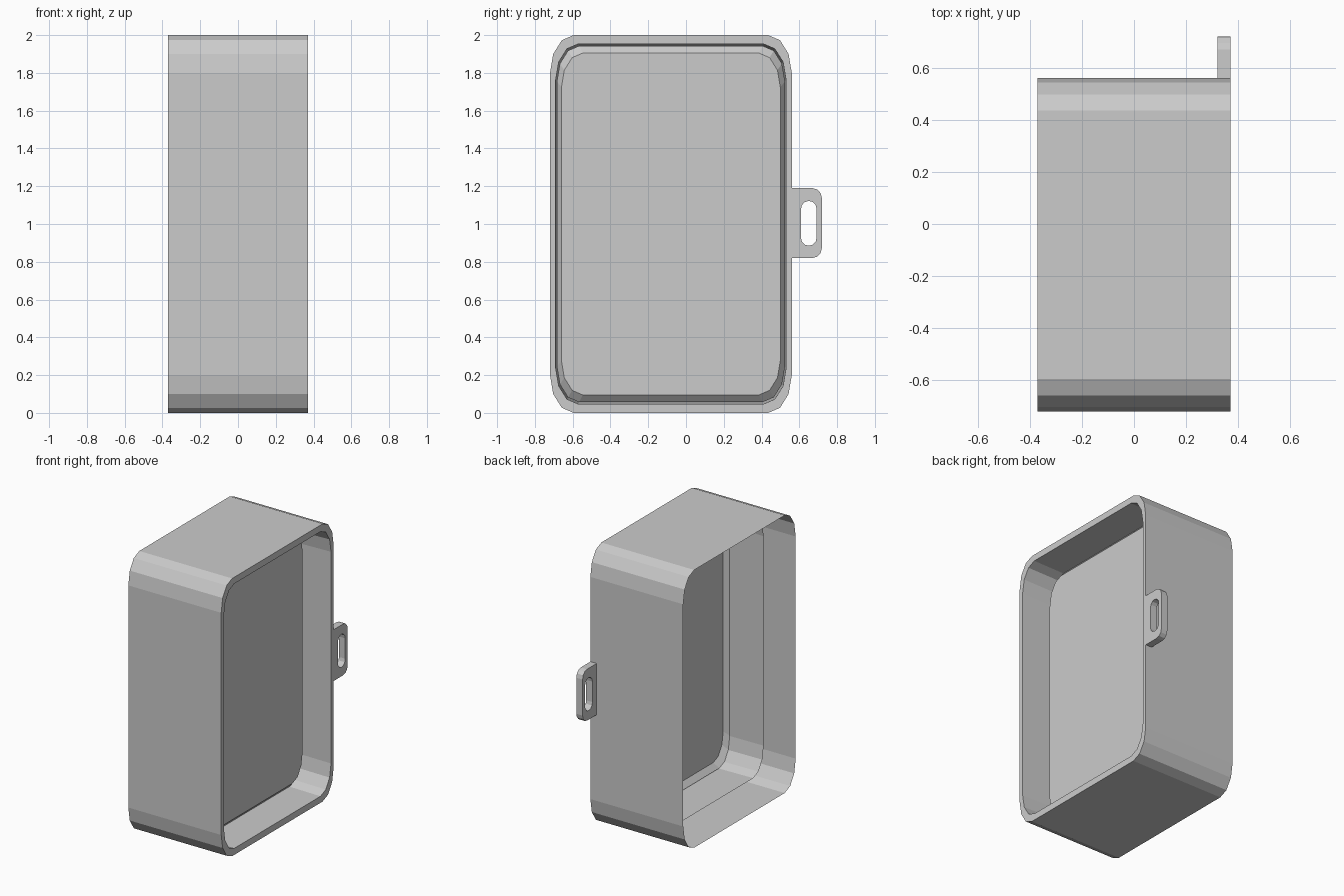
import bpy, bmesh, math

if "Cube" in bpy.data.objects:
    bpy.data.objects.remove(bpy.data.objects["Cube"])

SEG = 3  # facets per rounded corner


def rounded(y0, y1, z0, z1, radii):
    """Rounded rectangle in the YZ plane; radii = (ry, rz) per corner."""
    corners = [(y1, z1, 1, 1), (y0, z1, -1, 1), (y0, z0, -1, -1), (y1, z0, 1, -1)]
    pts = []
    for i, ((y, z, sy, sz), (ry, rz)) in enumerate(zip(corners, radii)):
        for k in range(SEG + 1):
            a = math.pi / 2 * (i + k / SEG)
            pts.append((y - sy * ry + ry * math.cos(a), z - sz * rz + rz * math.sin(a)))
    return pts


def loft(name, loops, cap_end=False, closed=False):
    """Join successive (x, points) loops with quads."""
    bm = bmesh.new()
    rings = [[bm.verts.new((x, y, z)) for y, z in pts] for x, pts in loops]
    pairs = list(zip(rings, rings[1:]))
    if closed:
        pairs.append((rings[-1], rings[0]))
    for a, b in pairs:
        n = len(a)
        for i in range(n):
            j = (i + 1) % n
            bm.faces.new((a[i], a[j], b[j], b[i]))
    if cap_end:
        bm.faces.new(rings[-1])
    bmesh.ops.remove_doubles(bm, verts=bm.verts, dist=1e-5)
    bmesh.ops.recalc_face_normals(bm, faces=bm.faces)
    mesh = bpy.data.meshes.new(name)
    bm.to_mesh(mesh)
    bm.free()
    obj = bpy.data.objects.new(name, mesh)
    bpy.context.collection.objects.link(obj)
    return obj


def outline(s):
    """Case outline scaled about its own centre."""
    cy, cz, hy, hz = -0.08, 1.0, 0.64 * s, 1.0 * s
    return rounded(cy - hy, cy + hy, cz - hz, cz + hz, [(0.125 * s, 0.2 * s)] * 4)


# Outer case, front rim and inner liner, open at the back
loft("case_shell", [(-0.37, outline(1)), (0.37, outline(1)),
                    (0.37, outline(0.953)), (-0.14, outline(0.943))])

# Recessed panel with chamfered edge
loft("inner_panel", [(0.13, outline(0.943)), (0.165, outline(0.905))], cap_end=True)

# Side tab with slotted hole
r, square = (0.05, 0.055), (0.0, 0.0)
tab = rounded(0.555, 0.72, 0.82, 1.19, [r, square, square, r])
slot = rounded(0.608, 0.692, 0.885, 1.122, [(0.04, 0.045)] * 4)
loft("latch_tab", [(0.32, tab), (0.37, tab), (0.37, slot), (0.32, slot)], closed=True)
